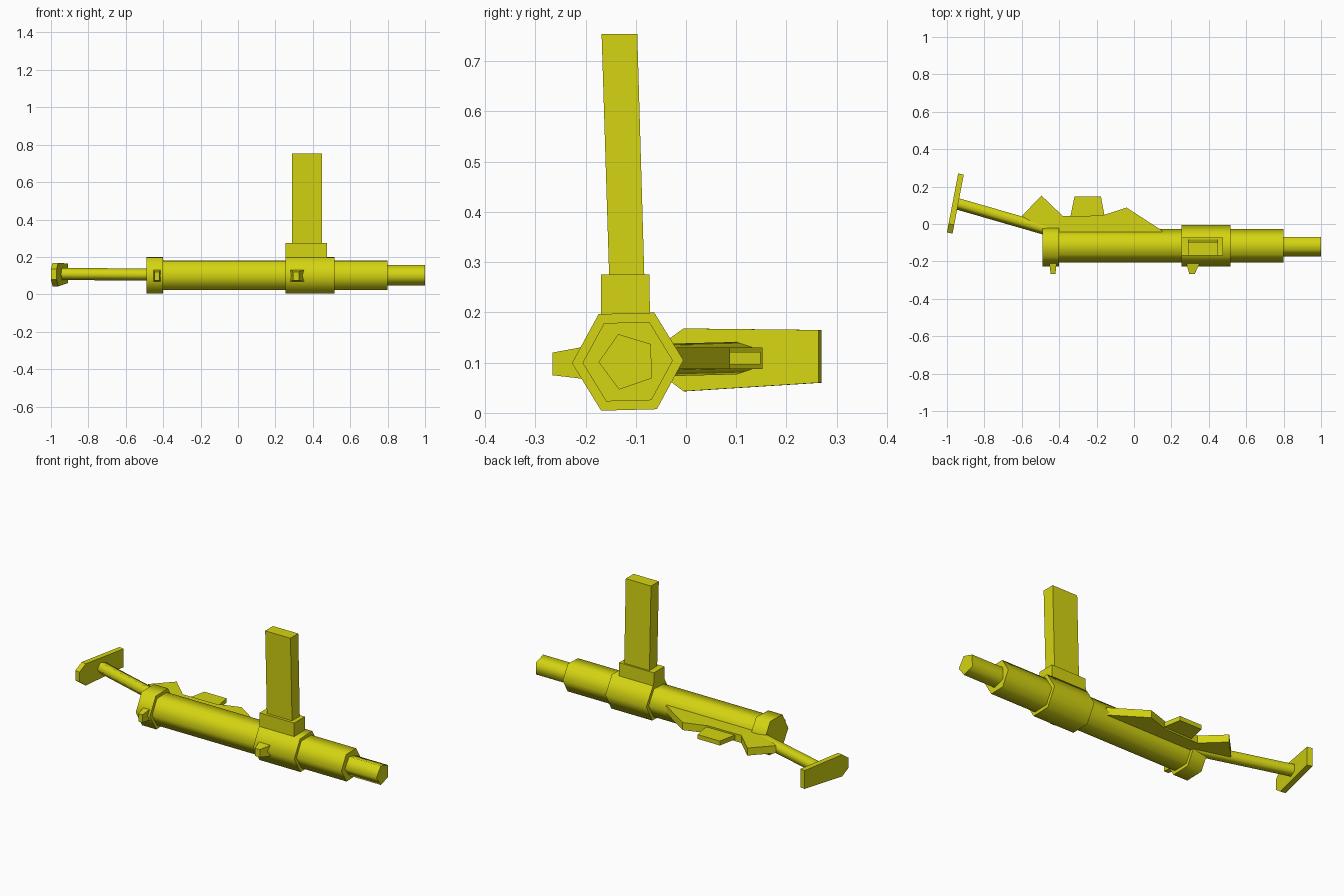
import bpy, bmesh, math
from mathutils import Vector

if "Cube" in bpy.data.objects:
    bpy.data.objects.remove(bpy.data.objects["Cube"])

yellow = bpy.data.materials.new("yellow")
yellow.diffuse_color = (0.66, 0.66, 0.006, 1)
yellow.use_nodes = True
yellow.node_tree.nodes["Principled BSDF"].inputs["Base Color"].default_value = yellow.diffuse_color


def loft(name, ring_a, ring_b, smooth=False):
    """Solid between two matching rings of points."""
    bm = bmesh.new()
    a = [bm.verts.new(p) for p in ring_a]
    b = [bm.verts.new(p) for p in ring_b]
    n = len(a)
    sides = [bm.faces.new((a[i], a[(i + 1) % n], b[(i + 1) % n], b[i])) for i in range(n)]
    for f in sides:
        f.smooth = smooth
    ends = [bm.faces.new(a), bm.faces.new(b)]
    bmesh.ops.recalc_face_normals(bm, faces=bm.faces)
    for f in ends:
        for e in f.edges:
            e.smooth = False
    me = bpy.data.meshes.new(name)
    bm.to_mesh(me)
    bm.free()
    me.materials.append(yellow)
    ob = bpy.data.objects.new(name, me)
    bpy.context.collection.objects.link(ob)
    return ob


def tube(name, p0, p1, r, sides, turn):
    """Low-poly smooth tube; turn is the angle of the first corner from +y."""
    p0, p1 = Vector(p0), Vector(p1)
    axis = (p1 - p0).normalized()
    up = Vector((0, 0, 1))
    side = up.cross(axis).normalized()
    ang = [math.radians(turn) + math.tau * i / sides for i in range(sides)]
    off = [(side * math.cos(t) + up * math.sin(t)) * r for t in ang]
    return loft(name, [p0 + o for o in off], [p1 + o for o in off], True)


def rect_z(x0, x1, y0, y1, z):
    return [(x0, y0, z), (x1, y0, z), (x1, y1, z), (x0, y1, z)]


def rect_y(x0, x1, z0, z1, y):
    return [(x0, y, z0), (x1, y, z0), (x1, y, z1), (x0, y, z1)]


def plate(name, outline, half, zc=0.109):
    return loft(name, [(x, y, zc - half) for x, y in outline],
                [(x, y, zc + half) for x, y in outline])


# Body tubes along x
Y, Z = -0.116, 0.102
for name, x0, x1, r in (("rear_collar", -0.49, -0.40, 0.111),
                        ("receiver_tube", -0.42, 0.27, 0.09),
                        ("middle_collar", 0.255, 0.515, 0.111),
                        ("front_sleeve", 0.50, 0.80, 0.09)):
    tube(name, (x0, Y, Z), (x1, Y, Z), r, 6, 1.5)
tube("barrel", (0.79, Y, Z), (1.0, Y, Z), 0.058, 5, 181)

# Magazine and its housing, leaning slightly
loft("magazine_housing", rect_z(0.255, 0.475, -0.169, -0.071, 0.15),
     rect_z(0.255, 0.475, -0.169, -0.073, 0.275))
loft("magazine", rect_z(0.29, 0.45, -0.152, -0.082, 0.24),
     rect_z(0.29, 0.45, -0.168, -0.097, 0.754))

# Side knobs
loft("rear_knob", rect_y(-0.455, -0.412, 0.066, 0.134, -0.19),
     rect_y(-0.446, -0.420, 0.075, 0.120, -0.266))
loft("bolt_knob", rect_y(0.275, 0.362, 0.066, 0.134, -0.19),
     rect_y(0.295, 0.325, 0.075, 0.120, -0.266))

# Stock strut
tube("stock_strut", (-0.95, 0.113, 0.109), (-0.42, -0.04, 0.105), 0.034, 5, 180)

# Butt plate: tapered slab leaning in plan
profile = [(-0.05, 0.135), (-0.05, 0.078), (-0.004, 0.043), (0.265, 0.06),
           (0.265, 0.165), (-0.004, 0.168)]
def butt_ring(x, dy):
    return [(x + (y + 0.05) * 0.19, y + dy, z) for y, z in profile]
loft("butt_plate", butt_ring(-1.0, 0.005), butt_ring(-0.97, -0.001))

# Trigger frame, rear grip wedge and trigger plate
plate("lower_frame", [(0.15, -0.035), (-0.04, 0.088), (-0.17, 0.045), (-0.38, 0.042),
                      (-0.495, 0.152), (-0.60, 0.042), (-0.44, -0.05), (0.15, -0.05)], 0.0215)
plate("trigger_plate", [(-0.155, 0.03), (-0.177, 0.148), (-0.318, 0.148), (-0.342, 0.03)], 0.0125)
